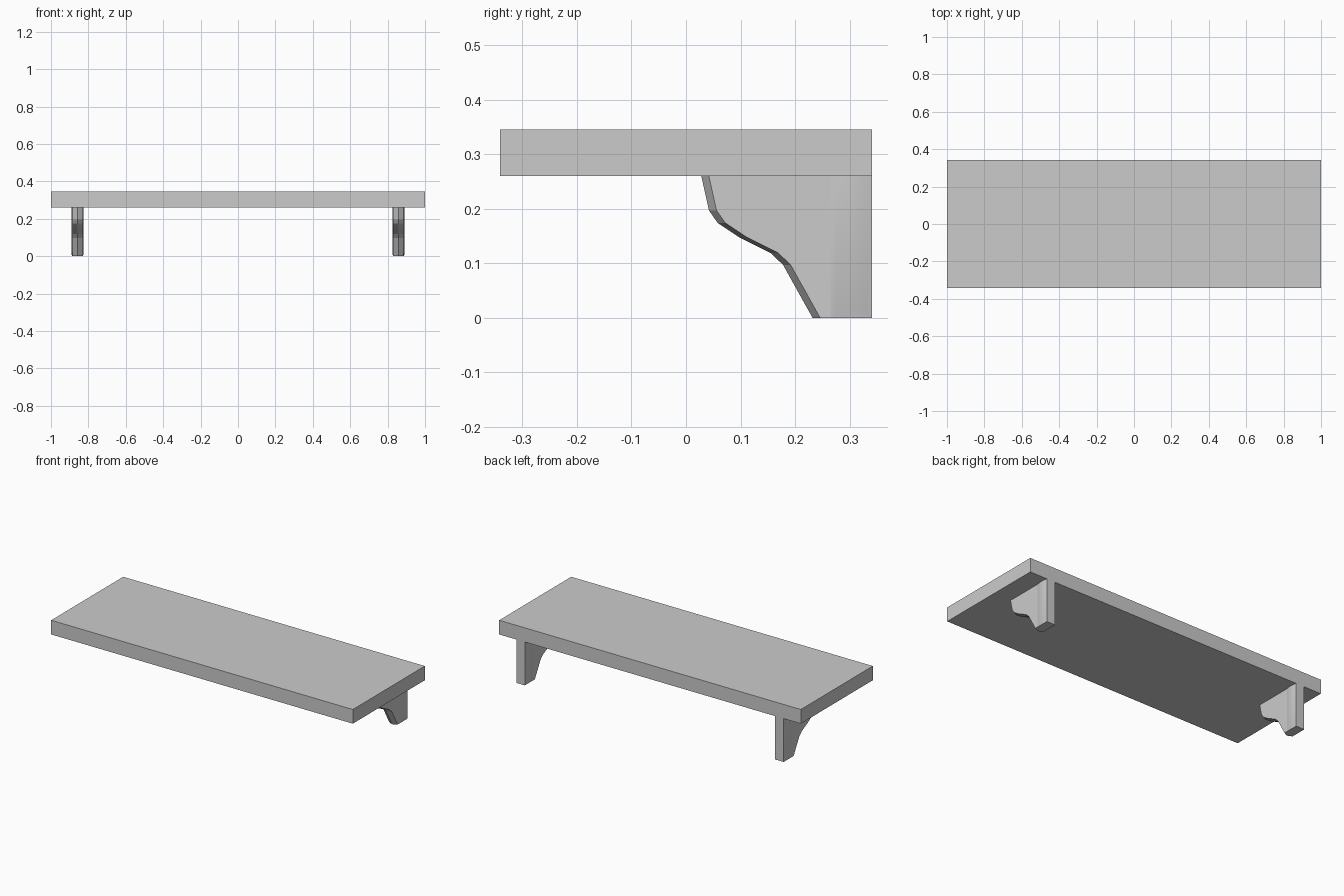
import bpy, bmesh, math

if "Cube" in bpy.data.objects:
    bpy.data.objects.remove(bpy.data.objects["Cube"])

SHELF_BOTTOM, SHELF_TOP, BACK = 0.26, 0.345, 0.341
HALF = 0.028      # half thickness of a bracket at its flat sides
RIDGE = 0.014     # how far the centre ridge projects beyond the side edge


def finish(name, bm):
    bmesh.ops.recalc_face_normals(bm, faces=bm.faces)
    me = bpy.data.meshes.new(name)
    bm.to_mesh(me)
    bm.free()
    ob = bpy.data.objects.new(name, me)
    bpy.context.collection.objects.link(ob)
    return ob


def loft(bm, rings):
    """Skin closed rings of points and cap both ends."""
    rs = [[bm.verts.new(p) for p in r] for r in rings]
    n = len(rs[0])
    for a, b in zip(rs, rs[1:]):
        for i in range(n):
            j = (i + 1) % n
            bm.faces.new((a[i], a[j], b[j], b[i]))
    bm.faces.new(rs[0])
    bm.faces.new(rs[-1])


# Shelf board
bm = bmesh.new()
bmesh.ops.create_cube(bm, size=1)
for v in bm.verts:
    v.co.x *= 2
    v.co.y *= 2 * BACK
    v.co.z = SHELF_TOP if v.co.z > 0 else SHELF_BOTTOM
finish("shelf_board", bm)

# Front outline of a bracket (y, z), along the centre ridge
profile = [(0.232, 0), (0.178, 0.097), (0.155, 0.119), (0.097, 0.148),
           (0.058, 0.174), (0.042, 0.197), (0.028, SHELF_BOTTOM)]


def bracket(name, cx):
    # Body: pointed-front section stacked up the outline
    bm = bmesh.new()
    loft(bm, [[(cx, y, z), (cx + HALF, y + RIDGE, z), (cx + HALF, BACK, z),
               (cx - HALF, BACK, z), (cx - HALF, y + RIDGE, z)]
              for y, z in profile])
    finish(name, bm)
    # Shallow rounded swelling on each side, undercut at the foot
    bm = bmesh.new()
    for s in (-1, 1):
        rings = []
        for bottom in (True, False):
            ring = []
            for i in range(9):
                t = i / 8
                h = math.sin(math.pi * t)
                z = 0.012 * h if bottom else SHELF_BOTTOM
                ring.append((cx + s * (HALF + 0.005 * h),
                             0.265 + (BACK - 0.265) * t, z))
            rings.append(ring)
        loft(bm, rings)
    pad = finish(name + "_side_swell", bm)
    bpy.context.view_layer.objects.active = pad
    pad.select_set(True)
    bpy.ops.object.shade_smooth_by_angle(angle=math.radians(30))
    pad.select_set(False)


bracket("left_bracket", -0.858)
bracket("right_bracket", 0.858)
